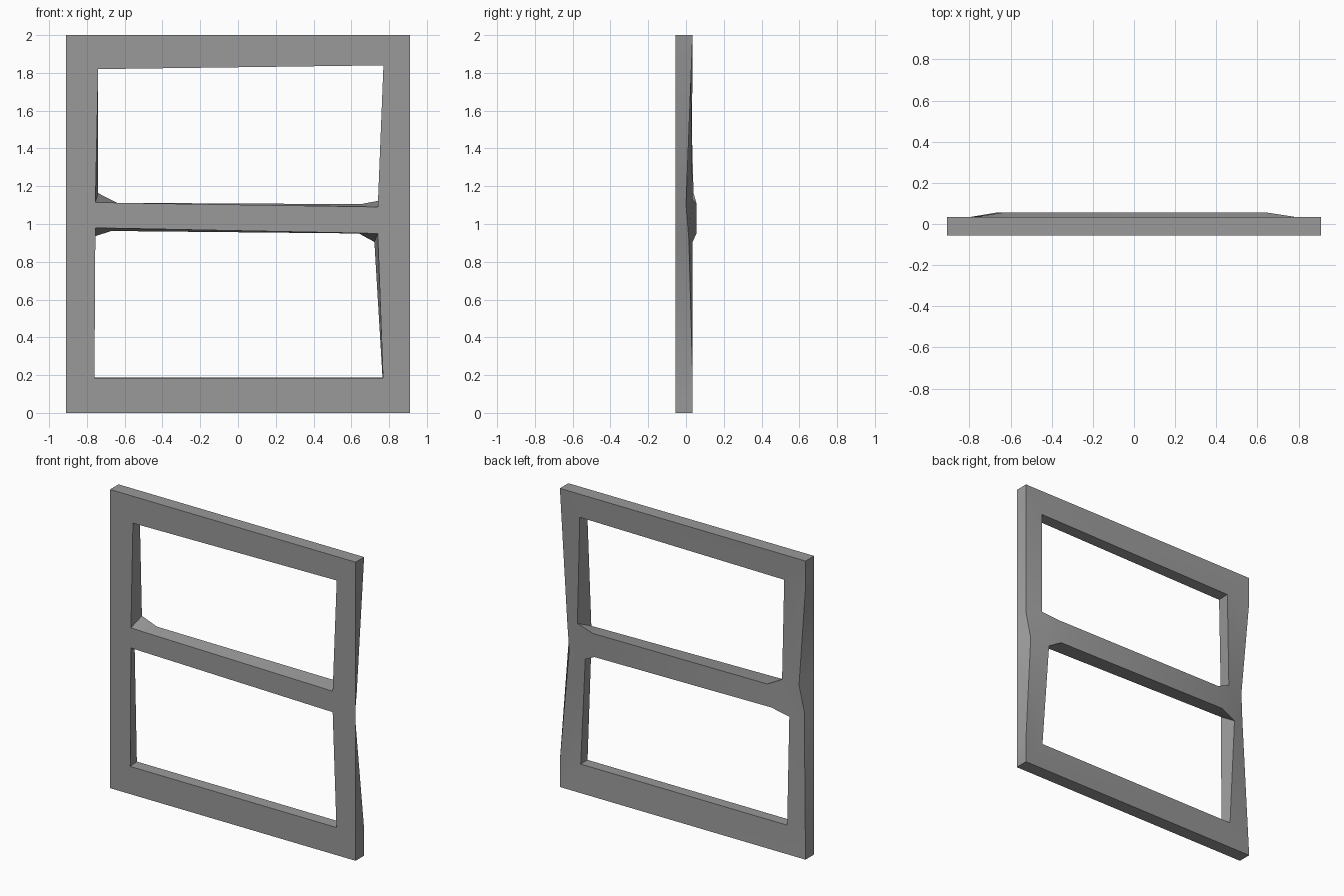
import bpy
import bmesh
from math import radians

cube = bpy.data.objects.get("Cube")
if cube:
    bpy.data.objects.remove(cube, do_unlink=True)

FRONT_Y, BACK_Y = -0.055, 0.035
HALF = 0.91

# Outer edge, rear side: the rear edge is carved away beside the crossbar
outer = {
    "top_a": (-HALF, BACK_Y, 2), "top_b": (HALF, BACK_Y, 2),
    "b_upper": (0.88, 0.0, 1.1), "b_lower": (0.855, 0.015, 0.92), "b_end": (HALF, BACK_Y, 0.18),
    "low_b": (HALF, BACK_Y, 0), "low_a": (-HALF, BACK_Y, 0),
    "a_lower": (-0.88, 0.005, 0.97), "a_upper": (-0.855, 0.025, 1.15), "a_end": (-HALF, BACK_Y, 1.82),
}

# Opening corners: front (x, z) and rear (x, y, z)
upper = {
    "u_top_a": ((-0.74, 1.82), (-0.743, 0.022, 1.825)),
    "u_top_b": ((0.77, 1.84), (0.77, 0.025, 1.84)),
    "u_low_b": ((0.74, 1.09), (0.78, 0.035, 1.13)),
    "u_bar_b": ((0.65, 1.092), (0.65, 0.055, 1.105)),
    "u_bar_a": ((-0.64, 1.112), (-0.64, 0.055, 1.112)),
    "u_low_a": ((-0.755, 1.115), (-0.74, 0.04, 1.163)),
}
lower = {
    "l_top_a": ((-0.755, 0.98), (-0.79, 0.035, 0.925)),
    "l_bar_a": ((-0.67, 0.978), (-0.67, 0.055, 0.963)),
    "l_bar_b": ((0.64, 0.952), (0.64, 0.055, 0.95)),
    "l_top_b": ((0.74, 0.95), (0.722, 0.035, 0.905)),
    "l_low_b": ((0.768, 0.185), (0.765, 0.022, 0.187)),
    "l_low_a": ((-0.76, 0.185), (-0.765, 0.022, 0.187)),
}

# Patches shared by the front and the rear
patches = [
    "top_a top_b u_top_b u_top_a", "top_a u_top_a a_end",
    "top_b b_upper u_low_b u_top_b",
    "b_upper b_lower l_top_b u_low_b", "u_low_b l_top_b l_bar_b u_bar_b",
    "u_bar_a u_bar_b l_bar_b l_bar_a",
    "u_low_a u_bar_a l_bar_a l_top_a", "a_upper u_low_a l_top_a a_lower",
    "a_end u_top_a u_low_a a_upper", "a_lower l_top_a l_low_a low_a",
    "b_lower b_end l_low_b l_top_b", "b_end low_b l_low_b",
    "low_a l_low_a l_low_b low_b",
]

bm = bmesh.new()
front, rear = {}, {}
for name, (x, y, z) in outer.items():
    front[name] = bm.verts.new((HALF if x > 0 else -HALF, FRONT_Y, z))
    rear[name] = bm.verts.new((x, y, z))
for name, ((x, z), back) in {**upper, **lower}.items():
    front[name] = bm.verts.new((x, FRONT_Y, z))
    rear[name] = bm.verts.new(back)

for patch in patches:
    names = patch.split()
    bm.faces.new([front[n] for n in names])
    bm.faces.new([rear[n] for n in reversed(names)])

# Walls round the outside and inside both openings
for loop in (outer, upper, lower):
    names = list(loop)
    for a, b in zip(names, names[1:] + names[:1]):
        bm.faces.new([front[a], front[b], rear[b], rear[a]])
bmesh.ops.recalc_face_normals(bm, faces=bm.faces)

mesh = bpy.data.meshes.new("window_frame")
bm.to_mesh(mesh)
bm.free()
frame = bpy.data.objects.new("window_frame", mesh)
bpy.context.collection.objects.link(frame)

# Plain grey finish
grey = bpy.data.materials.new("grey")
grey.use_nodes = True
colour = (0.32, 0.32, 0.32, 1)
grey.diffuse_color = colour
grey.node_tree.nodes["Principled BSDF"].inputs["Base Color"].default_value = colour
mesh.materials.append(grey)

# Soft rear carving with crisp corners
bpy.context.view_layer.objects.active = frame
frame.select_set(True)
bpy.ops.object.shade_smooth_by_angle(angle=radians(30))
